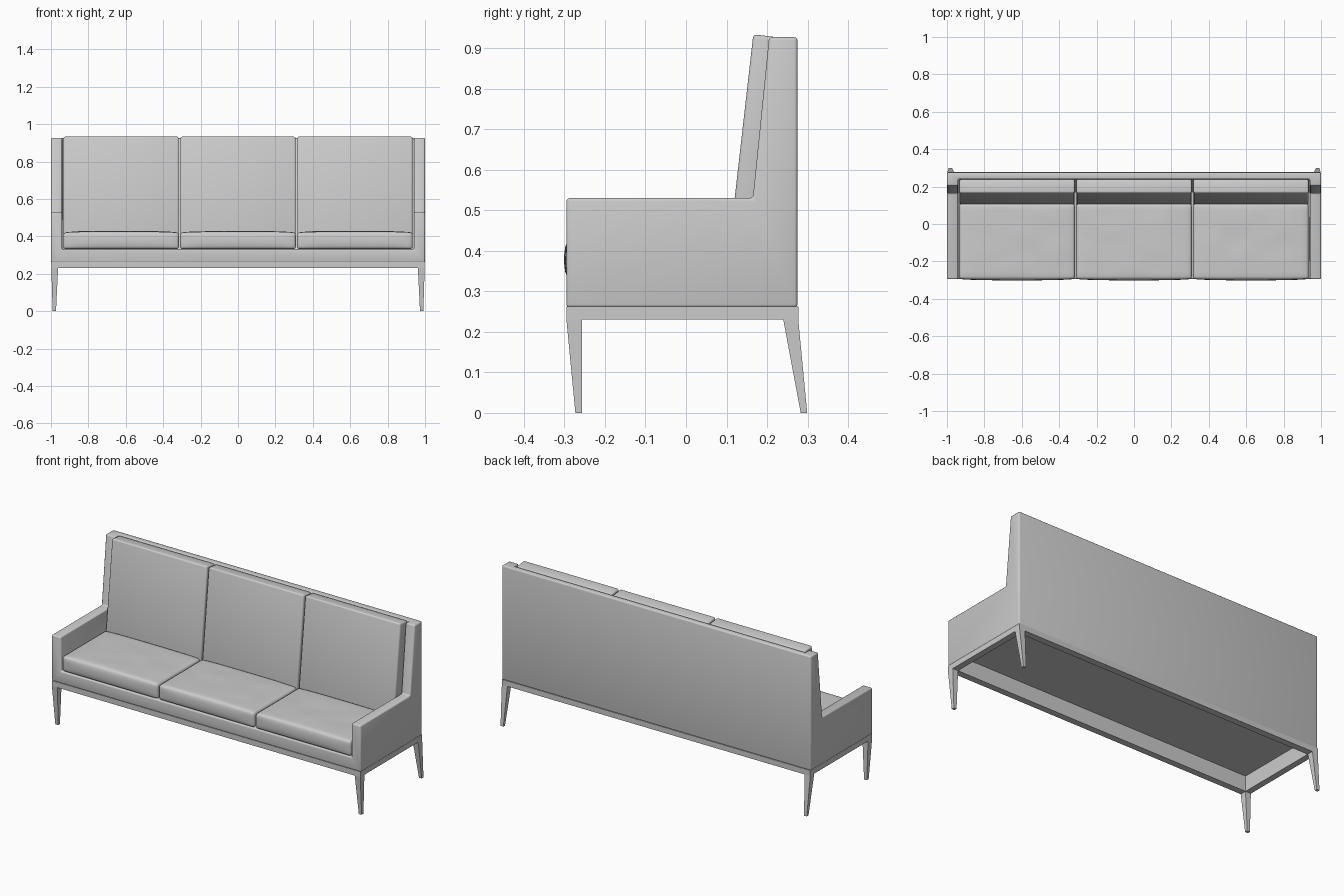
import bpy, bmesh, math
from mathutils import Vector, noise

if "Cube" in bpy.data.objects:
    bpy.data.objects.remove(bpy.data.objects["Cube"])


def finish(name, bm, smooth=True):
    bmesh.ops.recalc_face_normals(bm, faces=bm.faces)
    me = bpy.data.meshes.new(name)
    bm.to_mesh(me)
    bm.free()
    ob = bpy.data.objects.new(name, me)
    bpy.context.collection.objects.link(ob)
    if smooth:
        shade(ob)
    return ob


def select(ob):
    bpy.ops.object.select_all(action='DESELECT')
    ob.select_set(True)
    bpy.context.view_layer.objects.active = ob


def shade(ob):
    select(ob)
    bpy.ops.object.shade_smooth_by_angle(angle=math.radians(35))


def prism(profile, x0, x1):
    """Extrude a (y, z) profile along x."""
    bm = bmesh.new()
    a = [bm.verts.new((x0, y, z)) for y, z in profile]
    b = [bm.verts.new((x1, y, z)) for y, z in profile]
    n = len(profile)
    bm.faces.new(a)
    bm.faces.new(b[::-1])
    for i in range(n):
        j = (i + 1) % n
        bm.faces.new((a[i], a[j], b[j], b[i]))
    return bm


def rect(y0, y1, z0, z1):
    return [(y0, z0), (y1, z0), (y1, z1), (y0, z1)]


def apply_modifier(ob, kind, **settings):
    m = ob.modifiers.new(kind.title(), kind)
    for k, v in settings.items():
        setattr(m, k, v)
    select(ob)
    bpy.ops.object.modifier_apply(modifier=m.name)


def cut(ob, bm):
    cutter = finish("cutter", bm, False)
    cutter.hide_render = True
    apply_modifier(ob, 'BOOLEAN', operation='DIFFERENCE', solver='EXACT', object=cutter)
    bpy.data.objects.remove(cutter)


# Upholstered shell: arms, back and front rail in one body
side = [(-0.295, 0.26), (0.275, 0.26), (0.275, 0.927), (0.205, 0.927),
        (0.165, 0.53), (-0.295, 0.53)]
shell = finish("upholstered_shell", prism(side, -1, 1), False)
cut(shell, prism([(-0.4, 0.33), (0.172, 0.33), (0.249, 1.0), (-0.4, 1.0)], -0.94, 0.94))
apply_modifier(shell, 'BEVEL', width=0.008, segments=3, limit_method='ANGLE',
               angle_limit=math.radians(40))
cut(shell, prism(rect(-0.257, 0.238, 0.2, 0.32), -0.962, 0.962))
shade(shell)

# Wooden base frame, open in the middle
frame = finish("base_frame", prism(rect(-0.295, 0.277, 0.23, 0.262), -0.998, 0.998), False)
cut(frame, prism(rect(-0.257, 0.238, 0.2, 0.3), -0.962, 0.962))


# Tapered legs
def leg(name, s, top_y, foot_y):
    bm = bmesh.new()
    rings = []
    for (y0, y1), x0, x1, z in ((foot_y, 0.973, 0.991, 0), (top_y, 0.962, 0.998, 0.23)):
        rings.append([bm.verts.new((s * x, y, z))
                      for x, y in ((x0, y0), (x1, y0), (x1, y1), (x0, y1))])
    lo, hi = rings
    bm.faces.new(lo)
    bm.faces.new(hi)
    for i in range(4):
        j = (i + 1) % 4
        bm.faces.new((lo[i], lo[j], hi[j], hi[i]))
    finish(name, bm, False)


for s, label in ((-1, "left"), (1, "right")):
    leg("front_leg_" + label, s, (-0.295, -0.257), (-0.273, -0.256))
    leg("back_leg_" + label, s, (0.24, 0.277), (0.283, 0.299))


# Cushions: rounded prisms, gridded when they need a soft surface
def cushion(profile, cx, half, r):
    bm = prism(profile, cx - half, cx + half)
    bmesh.ops.recalc_face_normals(bm, faces=bm.faces)
    bmesh.ops.bevel(bm, geom=bm.edges[:], offset=r, segments=3, profile=0.5,
                    affect='EDGES')
    return bm


def slice_grid(bm, axis, lo, hi, n):
    normal = Vector((0, 0, 0))
    normal[axis] = 1
    for i in range(1, n):
        geom = bm.verts[:] + bm.edges[:] + bm.faces[:]
        bmesh.ops.bisect_plane(bm, geom=geom, dist=1e-5, plane_no=normal,
                               plane_co=normal * (lo + (hi - lo) * i / n))


back = [(0.098, 0.335), (0.171, 0.335), (0.239, 0.925), (0.166, 0.934)]
for cx, label in ((-0.625, "left"), (0, "middle"), (0.625, "right")):
    finish("back_cushion_" + label, cushion(back, cx, 0.308, 0.009))

    y0, y1, z0, z1 = -0.294, 0.108, 0.332, 0.42
    bm = cushion(rect(y0, y1, z0, z1), cx, 0.309, 0.014)
    slice_grid(bm, 0, cx - 0.295, cx + 0.295, 24)
    slice_grid(bm, 1, y0 + 0.014, y1 - 0.014, 16)
    slice_grid(bm, 2, z0 + 0.014, z1 - 0.014, 4)
    for v in bm.verts:
        x, y, z = v.co
        u = max(0, 1 - ((x - cx) / 0.309) ** 4)
        w = max(0, 1 - ((y - (y0 + y1) / 2) / 0.201) ** 4)
        t = max(0, (z - z0) / (z1 - z0))
        wrinkle = 0.004 * noise.noise((x * 7, y * 9, 1.3))
        v.co.z += t * u * (0.005 + w * (0.003 + wrinkle))
        if y < y0 + 0.02:
            v.co.y -= 0.007 * u * max(0, 4 * t * (1 - t))
    finish("seat_cushion_" + label, bm)
